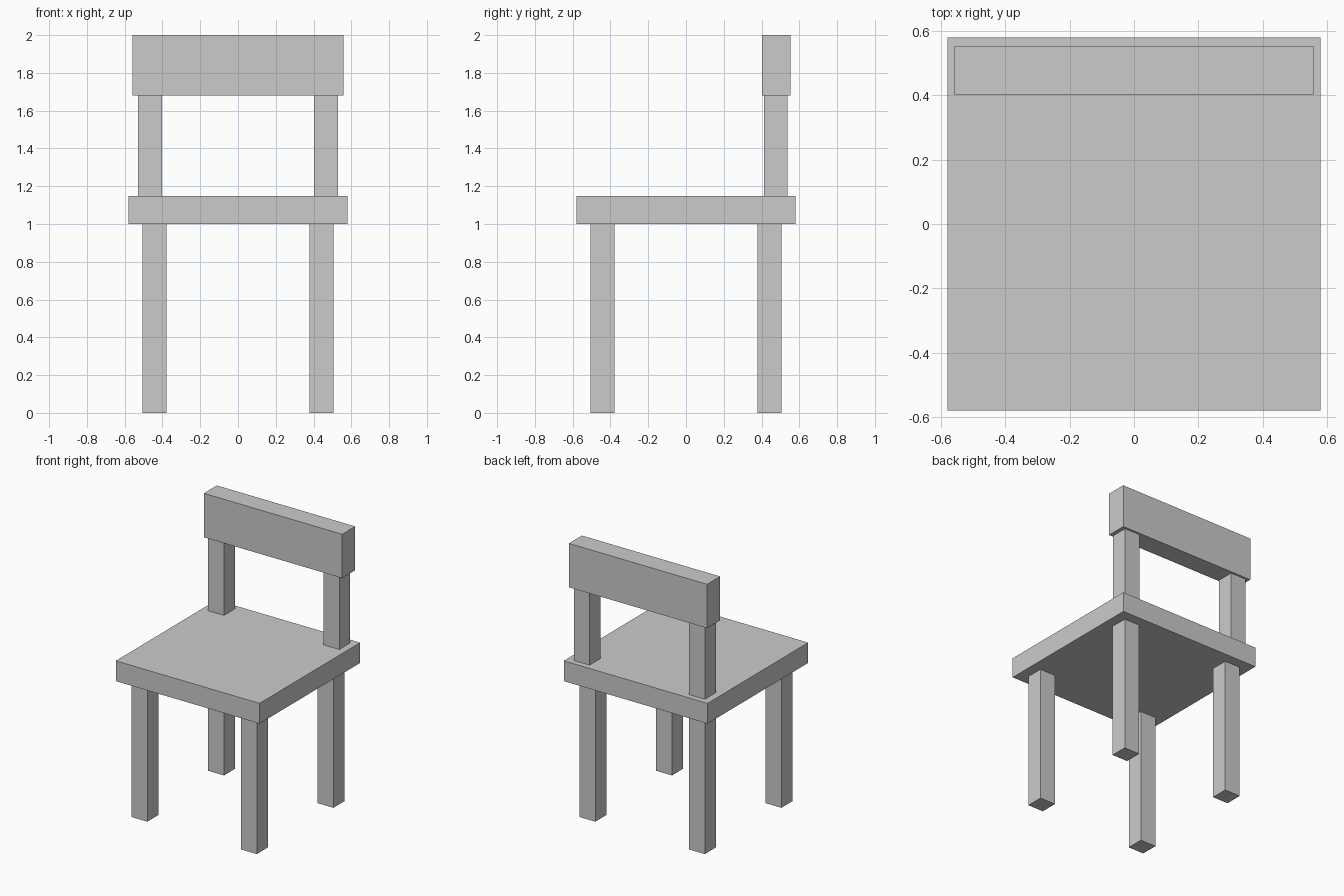
import bpy

if "Cube" in bpy.data.objects:
    bpy.data.objects.remove(bpy.data.objects["Cube"])


def box(name, x, y, z):
    """Add a box spanning the given (min, max) ranges."""
    ranges = (x, y, z)
    bpy.ops.mesh.primitive_cube_add(size=1, location=[(a + b) / 2 for a, b in ranges])
    obj = bpy.context.object
    obj.name = name
    obj.scale = [b - a for a, b in ranges]
    bpy.ops.object.transform_apply(location=False, rotation=False, scale=True)
    return obj


SEAT_BOTTOM, SEAT_TOP, REST_BOTTOM = 1.0, 1.148, 1.68

# Seat slab
box("seat", (-0.58, 0.58), (-0.58, 0.58), (SEAT_BOTTOM, SEAT_TOP))

for side, s in (("left", -1), ("right", 1)):
    # Front and back legs
    leg_x = sorted((s * 0.378, s * 0.505))
    for end, e in (("front", -1), ("back", 1)):
        box(f"{end}_leg_{side}", leg_x, sorted((e * 0.378, e * 0.505)), (0, SEAT_BOTTOM))
    # Posts that carry the backrest
    box(f"back_post_{side}", sorted((s * 0.402, s * 0.529)), (0.412, 0.538),
        (SEAT_TOP, REST_BOTTOM))

# Backrest board
box("backrest", (-0.558, 0.558), (0.403, 0.553), (REST_BOTTOM, 2.0))
